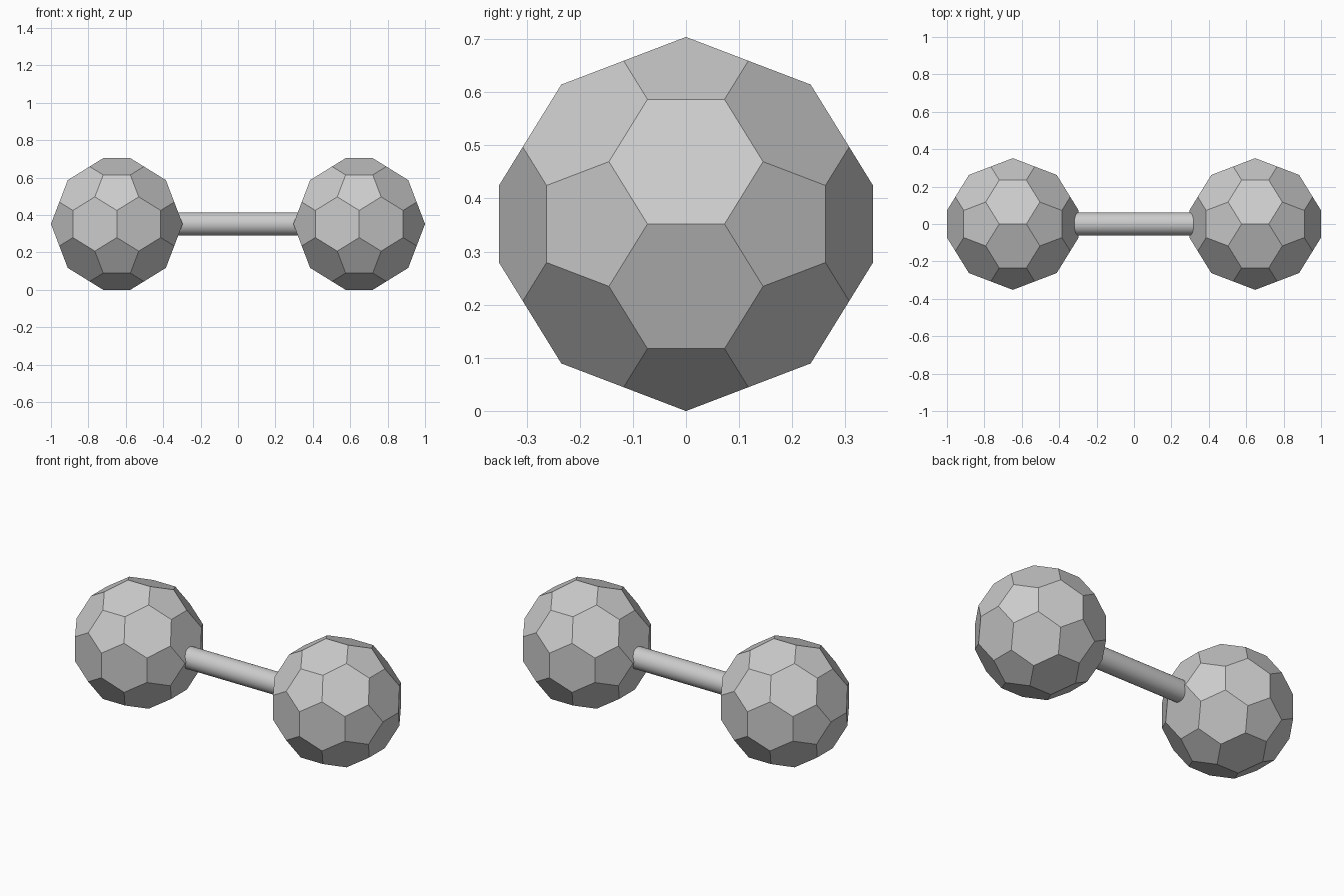
import bpy, bmesh, math
from itertools import product
from mathutils import Vector

if "Cube" in bpy.data.objects:
    bpy.data.objects.remove(bpy.data.objects["Cube"])

PHI = (1 + math.sqrt(5)) / 2
SCALE = 0.352 / (3 * PHI)      # ball half-height is 0.352
CENTRE_Z = 0.352


def make_weight(name, x):
    """Truncated icosahedron: hull of signed, cyclically permuted seed points."""
    points = set()
    for seed in ((1, 0, 3 * PHI), (2 + PHI, 1, 2 * PHI), (2, PHI, PHI ** 3)):
        for signs in product((1, -1), repeat=3):
            p = [c * s + 0.0 for c, s in zip(seed, signs)]
            for k in range(3):
                points.add(tuple(p[k:] + p[:k]))
    bm = bmesh.new()
    for p in sorted(points):
        bm.verts.new(Vector(p) * SCALE)
    bmesh.ops.convex_hull(bm, input=bm.verts)
    # Merge hull triangles into pentagons and hexagons
    bmesh.ops.dissolve_limit(bm, angle_limit=math.radians(2), verts=bm.verts, edges=bm.edges)
    bmesh.ops.recalc_face_normals(bm, faces=bm.faces)
    mesh = bpy.data.meshes.new(name)
    bm.to_mesh(mesh)
    bm.free()
    obj = bpy.data.objects.new(name, mesh)
    obj.location = (x, 0, CENTRE_Z)
    bpy.context.collection.objects.link(obj)


# Faceted weights at both ends
make_weight("left_weight", -0.648)
make_weight("right_weight", 0.648)

# Handle bar
bpy.ops.mesh.primitive_cylinder_add(vertices=32, radius=0.0625, depth=0.636,
                                    location=(0, 0, CENTRE_Z),
                                    rotation=(0, math.pi / 2, 0))
bpy.context.object.name = "handle_bar"
bpy.ops.object.shade_smooth_by_angle(angle=math.radians(30))
